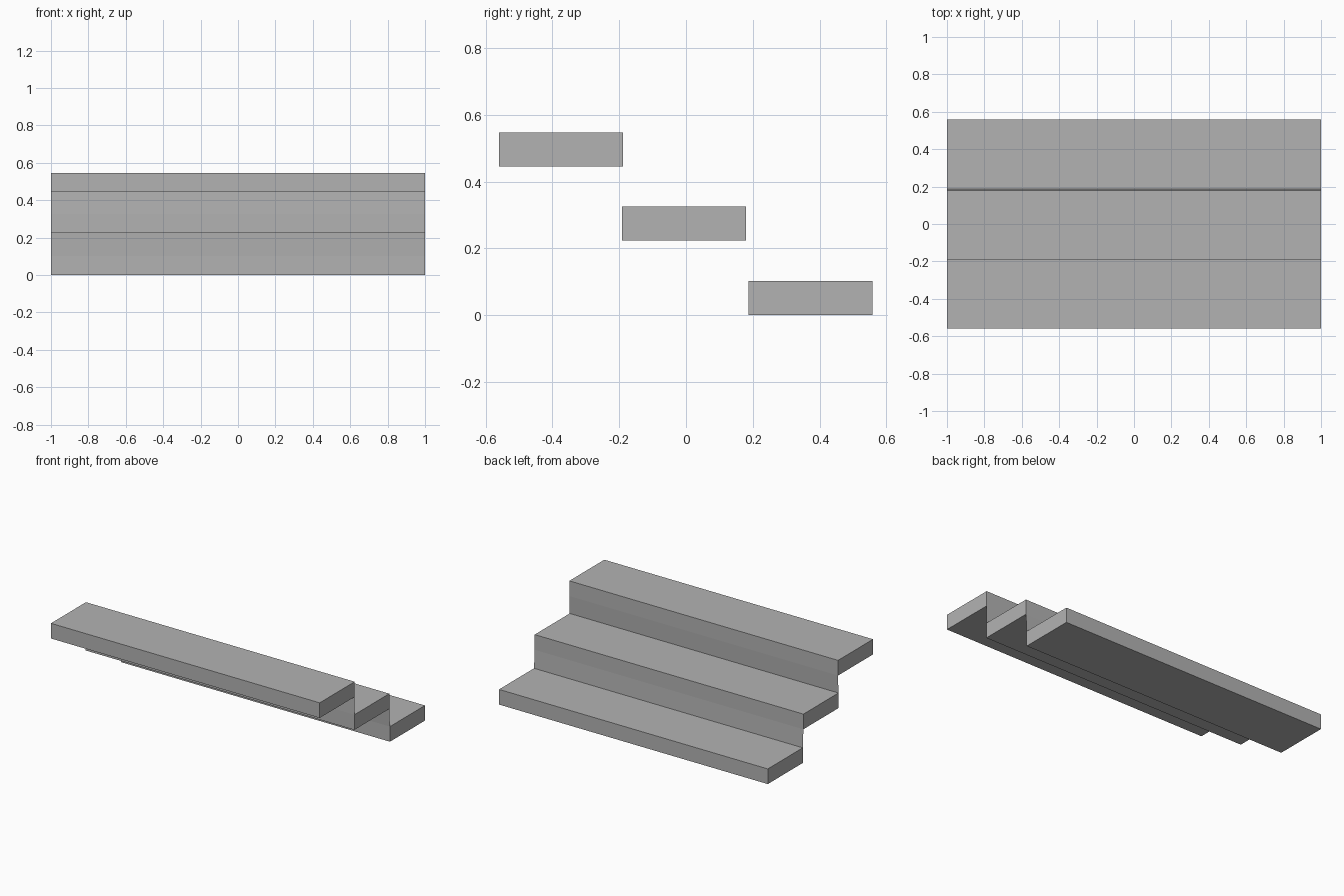
import bpy
import bmesh

cube = bpy.data.objects.get("Cube")
if cube:
    bpy.data.objects.remove(cube, do_unlink=True)

# Single grey finish
grey = bpy.data.materials.new("plain_grey")
grey.use_nodes = True
colour = (0.45, 0.45, 0.45, 1)
grey.diffuse_color = colour
grey.node_tree.nodes["Principled BSDF"].inputs["Base Color"].default_value = colour

HALF_WIDTH = 1.0
DEPTH = 0.372
THICK = 0.102


def finish(name, bm):
    mesh = bpy.data.meshes.new(name)
    bm.to_mesh(mesh)
    bm.free()
    mesh.materials.append(grey)
    obj = bpy.data.objects.new(name, mesh)
    bpy.context.collection.objects.link(obj)


def tread(name, front, bottom):
    bm = bmesh.new()
    bmesh.ops.create_cube(bm, size=1)
    bmesh.ops.scale(bm, vec=(2 * HALF_WIDTH, DEPTH, THICK), verts=bm.verts)
    bmesh.ops.translate(bm, vec=(0, front + DEPTH / 2, bottom + THICK / 2), verts=bm.verts)
    finish(name, bm)


def riser(name, upper, lower):
    # Thin sheet from the upper tread's back lower edge to the lower tread's front top edge
    top = (upper[0] + DEPTH, upper[1])
    base = (lower[0], lower[1] + THICK)
    bm = bmesh.new()
    corners = [(HALF_WIDTH, *base), (-HALF_WIDTH, *base),
               (-HALF_WIDTH, *top), (HALF_WIDTH, *top)]
    bm.faces.new([bm.verts.new(c) for c in corners])
    finish(name, bm)


# Treads descend towards the back: (front y, bottom z)
steps = {"top": (-0.56, 0.445), "middle": (-0.192, 0.224), "bottom": (0.187, 0.0)}
for label, (front, bottom) in steps.items():
    tread(label + "_tread", front, bottom)

# Risers closing the gaps between treads
riser("upper_riser", steps["top"], steps["middle"])
riser("lower_riser", steps["middle"], steps["bottom"])
